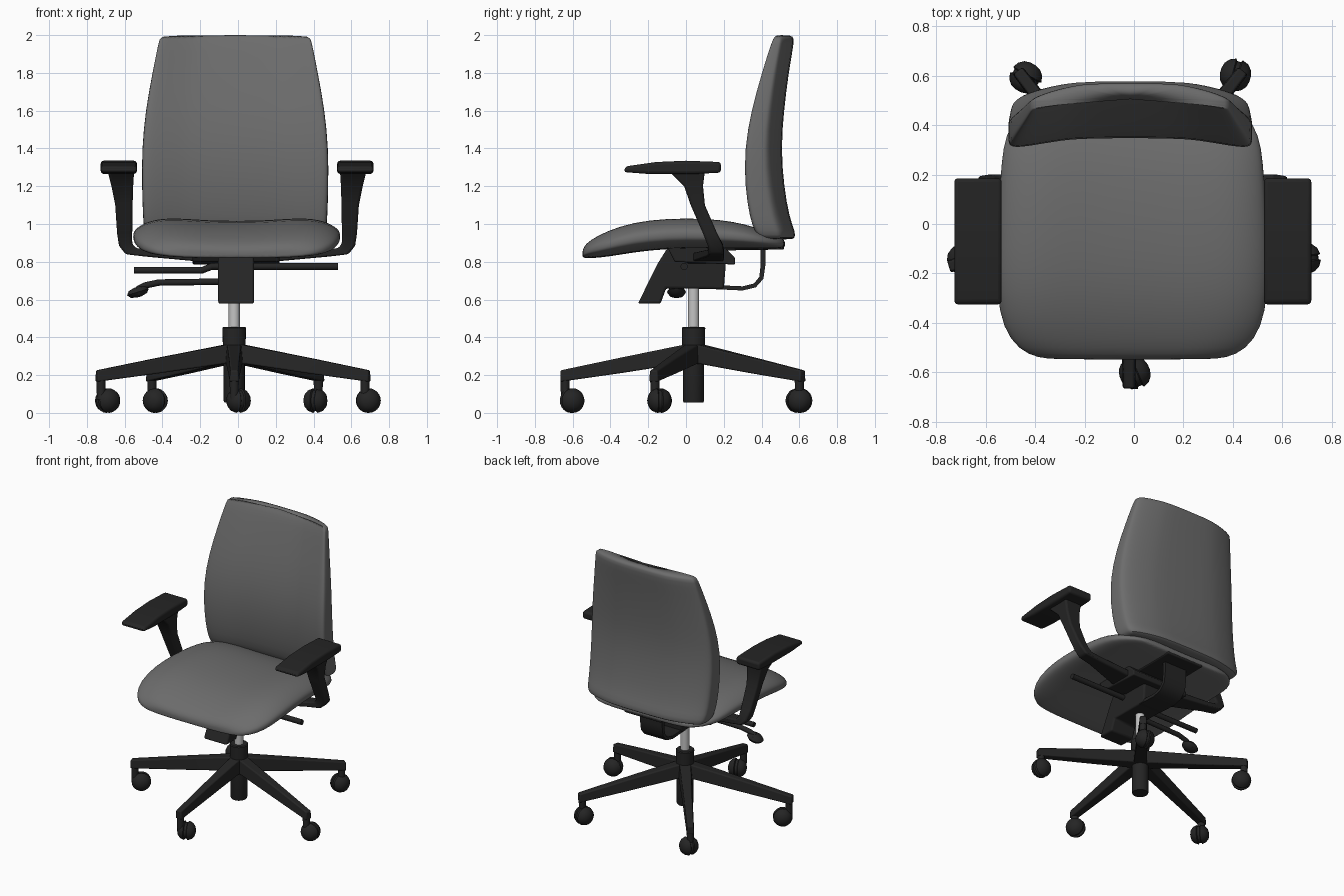
import bpy, bmesh, math
from mathutils import Vector, Matrix

if "Cube" in bpy.data.objects:
    bpy.data.objects.remove(bpy.data.objects["Cube"])


def material(name, c):
    m = bpy.data.materials.new(name)
    m.diffuse_color = (c, c, c, 1)
    m.use_nodes = True
    m.node_tree.nodes["Principled BSDF"].inputs["Base Color"].default_value = m.diffuse_color
    return m


GREY = material("grey fabric", 0.15)
BLACK = material("black plastic", 0.018)
STEEL = material("light steel", 0.55)


def loft(name, rings, mat, bevel=0, subsurf=0, angle=40):
    """Skin a list of equal-length rings and cap both ends."""
    bm = bmesh.new()
    vs = [[bm.verts.new(p) for p in r] for r in rings]
    n = len(rings[0])
    for a, b in zip(vs, vs[1:]):
        for i in range(n):
            j = (i + 1) % n
            bm.faces.new((a[i], a[j], b[j], b[i]))
    bm.faces.new(vs[0])
    bm.faces.new(vs[-1])
    bmesh.ops.recalc_face_normals(bm, faces=bm.faces)
    me = bpy.data.meshes.new(name)
    bm.to_mesh(me)
    bm.free()
    me.materials.append(mat)
    ob = bpy.data.objects.new(name, me)
    bpy.context.collection.objects.link(ob)
    bpy.ops.object.select_all(action='DESELECT')
    ob.select_set(True)
    bpy.context.view_layer.objects.active = ob
    bpy.ops.object.shade_smooth_by_angle(angle=math.radians(angle))
    if bevel:
        b = ob.modifiers.new("bevel", 'BEVEL')
        b.width, b.segments, b.limit_method = bevel, 3, 'ANGLE'
    if subsurf:
        s = ob.modifiers.new("subsurf", 'SUBSURF')
        s.levels = s.render_levels = subsurf
    return ob


def extrude_x(name, prof, x0, x1, mat, bevel=0):
    return loft(name, [[(x, y, z) for y, z in prof] for x in (x0, x1)], mat, bevel)


def lathe(name, prof, mat, matrix, n=24):
    """Rings of (radius, height) about local z."""
    rings = [[matrix @ Vector((r * math.cos(t), r * math.sin(t), h))
              for t in (2 * math.pi * i / n for i in range(n))] for r, h in prof]
    return loft(name, rings, mat)


def tube(name, pts, r, mat, n=12):
    rings = []
    pts = [Vector(p) for p in pts]
    for i, p in enumerate(pts):
        d = (pts[min(i + 1, len(pts) - 1)] - pts[max(i - 1, 0)]).normalized()
        q = d.to_track_quat('Z', 'Y')
        rings.append([p + q @ Vector((r * math.cos(t), r * math.sin(t), 0))
                      for t in (2 * math.pi * k / n for k in range(n))])
    return loft(name, rings, mat)


def superellipse(n, count=40):
    out = []
    for i in range(count):
        t = 2 * math.pi * (i + 0.5) / count
        c, s = math.cos(t), math.sin(t)
        out.append((math.copysign(abs(c) ** (2 / n), c), math.copysign(abs(s) ** (2 / n), s)))
    return out


# Seat cushion: y, half width, top z, bottom z
rings = []
for y, hw, zt, zb in [(-.548, .31, .85, .828), (-.542, .38, .875, .82), (-.51, .46, .905, .818),
                      (-.42, .525, .95, .825), (-.28, .55, .995, .85), (-.1, .55, 1.015, .87),
                      (.1, .54, 1.015, .87), (.25, .53, 1.0, .868), (.36, .515, .975, .868),
                      (.45, .46, .94, .868), (.51, .38, .92, .87), (.525, .32, .905, .88)]:
    m, h = (zt + zb) / 2, (zt - zb) / 2
    rings.append([(u * hw - .007, y, m + s * h + h * u * u * (1 - u ** 4) * max(s, 0))
                  for u, s in superellipse(3)])
loft("seat", rings, GREY, subsurf=1, angle=75)

# Backrest: z, half width, side front y, side back y; middle bows backwards
rings = []
for z, hw, f, b in [(.918, .44, .40, .50), (.925, .465, .37, .52), (.96, .482, .34, .52),
                    (1.03, .488, .315, .49), (1.2, .494, .288, .46), (1.4, .494, .288, .445),
                    (1.6, .475, .325, .46), (1.8, .438, .385, .485), (1.93, .412, .428, .508),
                    (1.985, .40, .45, .515), (2.0, .385, .47, .50)]:
    rings.append([(u * hw - .015, (f + b) / 2 + s * (b - f) / 2 + .07 * (1 - u * u), z)
                  for u, s in superellipse(6, 48)])
loft("backrest", rings, GREY, subsurf=1, angle=60)

# Armrests, one per side
PAD = [(-.33, 1.275), (-.32, 1.305), (-.16, 1.328), (0, 1.335), (.185, 1.328),
       (.185, 1.272), (.05, 1.265), (-.2, 1.265)]
for side, label in ((-1, "left"), (1, "right")):
    def sx(x):
        return side * x - .005
    extrude_x(label + "_arm_pad", PAD, sx(.53), sx(.722), BLACK, .018)
    # post: inner (x, z), outer (x, z), front y, back y
    rings = []
    for xi, zi, xo, zo, y0, y1 in [(.545, 1.28, .685, 1.28, -.09, .10), (.55, 1.2, .665, 1.2, -.01, .09),
                                   (.553, 1.1, .645, 1.1, .025, .10), (.555, .95, .635, .95, .09, .165),
                                   (.555, .895, .625, .885, .115, .195), (.535, .872, .59, .84, .12, .2),
                                   (.48, .865, .49, .828, .11, .2), (.08, .84, .08, .79, .0, .2)]:
        rings.append([(sx(xi), y0, zi), (sx(xo), y0, zo), (sx(xo), y1, zo), (sx(xi), y1, zi)])
    loft(label + "_arm_post", rings, BLACK, .012)

# Tilt mechanism under the seat
extrude_x("tilt_housing", [(-.255, .578), (-.135, .578), (-.105, .66), (.2, .655), (.21, .78),
                           (.2, .86), (-.1, .87), (-.15, .79)], -.105, .085, BLACK, .012)
extrude_x("seat_plate", [(-.06, .80), (.26, .785), (.26, .82), (.2, .88), (-.1, .88)],
          -.24, .22, BLACK, .008)
# Curved strap carrying the backrest
outer = [(.15, .655), (.30, .648), (.37, .665), (.41, .71), (.42, .78), (.42, .89)]
inner = [(.395, .89), (.395, .78), (.388, .72), (.36, .685), (.30, .67), (.15, .677)]
extrude_x("back_strap", outer + inner, -.10, .08, BLACK)
extrude_x("back_bracket", [(.2, .86), (.52, .865), (.52, .90), (.2, .90)], -.16, .14, BLACK, .008)

# Levers
tube("right_lever", [(.06, -.01, .775), (.53, -.01, .775)], .019, BLACK)
tube("left_upper_lever", [(-.08, 0, .775), (-.14, 0, .775), (-.19, -.01, .755), (-.55, -.01, .755)], .018, BLACK)
tube("left_lower_lever", [(-.08, -.04, .695), (-.42, -.04, .69), (-.49, -.045, .675), (-.53, -.05, .655)],
     .017, BLACK)
lathe("lever_paddle", [(.2, -1), (.75, -.7), (1, 0), (.75, .7), (.2, 1)], BLACK,
      Matrix.Translation((-.53, -.05, .64)) @ Matrix.Rotation(-.3, 4, 'Y') @ Matrix.Diagonal((.06, .05, .027, 1)))

# Gas column
HUB = Vector((-.02, .04, 0))
T = Matrix.Translation(HUB)
lathe("gas_piston", [(.03, .42), (.03, .68)], STEEL, T)
lathe("column_collar", [(.06, .33), (.062, .45), (.056, .456)], BLACK, T)
lathe("column_tube", [(.052, .055), (.056, .065), (.056, .36)], BLACK, T)

# Five legs with casters: leg tip and caster centre
WHEEL = [(.012, -.062), (.036, -.055), (.055, -.038), (.065, -.013), (.056, -.008),
         (.056, .008), (.065, .013), (.055, .038), (.036, .055), (.012, .062)]
for i, (tip, wheel) in enumerate([((-.02, -.64), (.003, -.603)), ((.672, -.165), (.69, -.14)),
                                  ((.425, .60), (.41, .603)), ((-.455, .60), (-.438, .593)),
                                  ((-.725, -.165), (-.69, -.14))], 1):
    t = Vector((*tip, 0))
    d = (t - HUB).normalized()
    side = Vector((-d.y, d.x, 0))
    end = t + d * .025
    rings = []
    for p, w, zb, zt in [(HUB, .048, .26, .37), (HUB + d * .08, .045, .258, .355),
                         (HUB.lerp(end, .55), .034, .21, .292), (end, .026, .165, .225)]:
        rings.append([p + side * a * w + Vector((0, 0, z))
                      for a, z in ((-1, zb), (1, zb), (.8, zt), (-.8, zt))])
    loft(f"leg_{i}", rings, BLACK, .008)
    lathe(f"caster_stem_{i}", [(.022, .07), (.025, .19)], BLACK, Matrix.Translation(t), 16)
    lathe(f"caster_{i}", WHEEL, BLACK, Matrix.Translation((*wheel, .065))
          @ Matrix.Rotation(math.atan2(side.y, side.x) + .4, 4, 'Z') @ Matrix.Rotation(math.pi / 2, 4, 'Y'))
